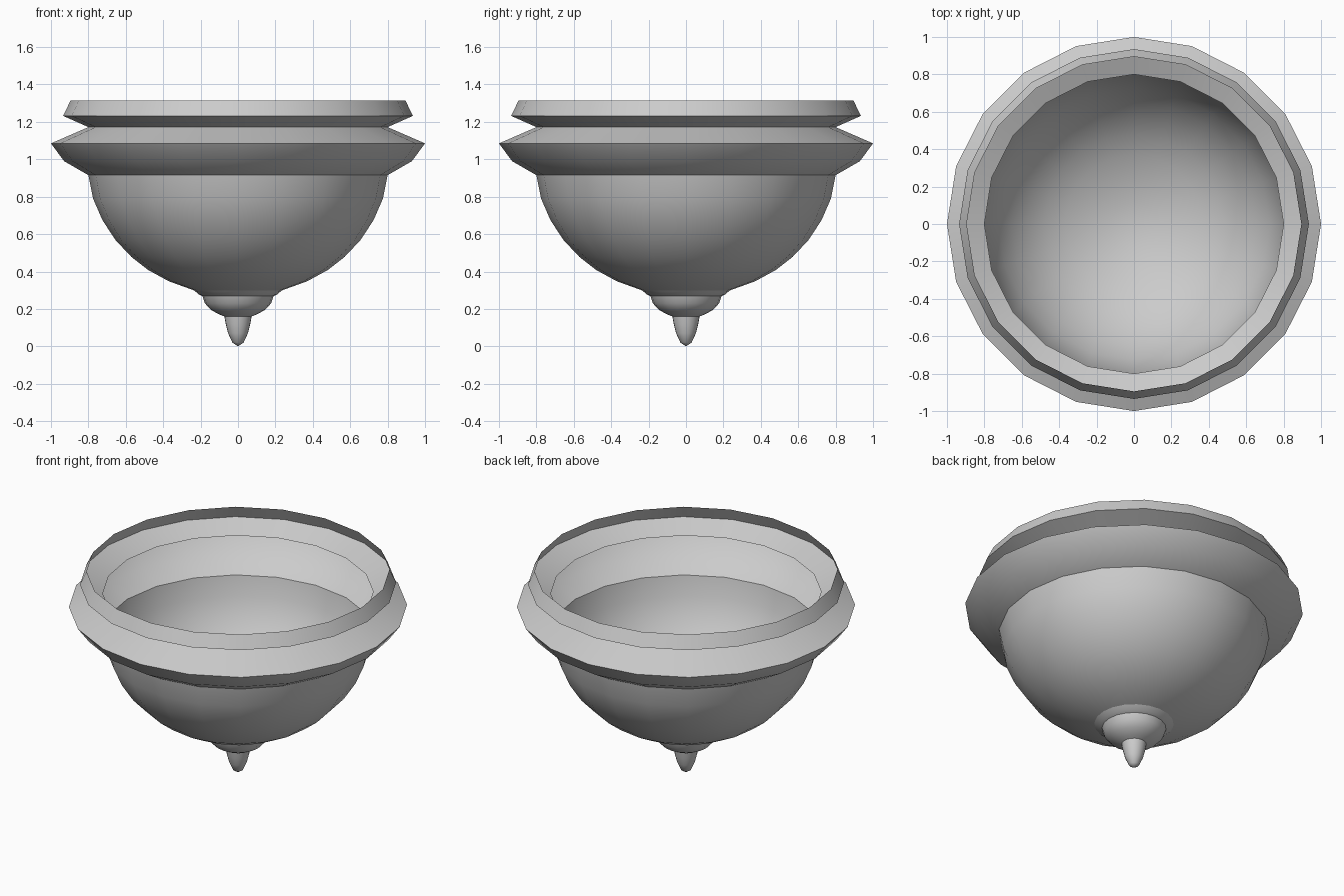
import bpy, bmesh, math

if "Cube" in bpy.data.objects:
    bpy.data.objects.remove(bpy.data.objects["Cube"])

SIDES = 20


def lathe(name, profile):
    """Revolve an (r, z) profile about the z axis as a thin sheet."""
    bm = bmesh.new()
    rings = []
    for r, z in profile:
        if r == 0:
            rings.append([bm.verts.new((0, 0, z))] * SIDES)
        else:
            rings.append([bm.verts.new((r * math.cos(2 * math.pi * i / SIDES),
                                        r * math.sin(2 * math.pi * i / SIDES), z))
                          for i in range(SIDES)])
    for low, high in zip(rings, rings[1:]):
        for i in range(SIDES):
            j = (i + 1) % SIDES
            corners = dict.fromkeys((low[i], low[j], high[j], high[i]))
            bm.faces.new(list(corners))
    mesh = bpy.data.meshes.new(name)
    bm.to_mesh(mesh)
    bm.free()
    ob = bpy.data.objects.new(name, mesh)
    bpy.context.collection.objects.link(ob)
    bpy.context.view_layer.objects.active = ob
    bpy.ops.object.select_all(action='DESELECT')
    ob.select_set(True)
    bpy.ops.object.shade_smooth_by_angle(angle=math.radians(35))
    return ob


# Pointed tip at the bottom
lathe("finial_tip", [(0, 0), (0.03, 0.02), (0.053, 0.07), (0.066, 0.12), (0.073, 0.16)])

# Rounded knob with a small flare into the bowl
lathe("finial_knob", [(0.073, 0.16), (0.1, 0.17), (0.145, 0.195), (0.177, 0.23),
                      (0.19, 0.268), (0.21, 0.278), (0.235, 0.299)])

# Open bowl, closed at the bottom
lathe("bowl", [(0, 0.262), (0.12, 0.273), (0.235, 0.299), (0.37, 0.348), (0.48, 0.408),
               (0.57, 0.478), (0.655, 0.568), (0.725, 0.675), (0.775, 0.79), (0.8, 0.915)])

# Flared, grooved rim
lathe("rim", [(0.8, 0.915), (0.93, 0.99), (1.0, 1.085), (0.8, 1.172),
              (0.935, 1.232), (0.895, 1.315)])
